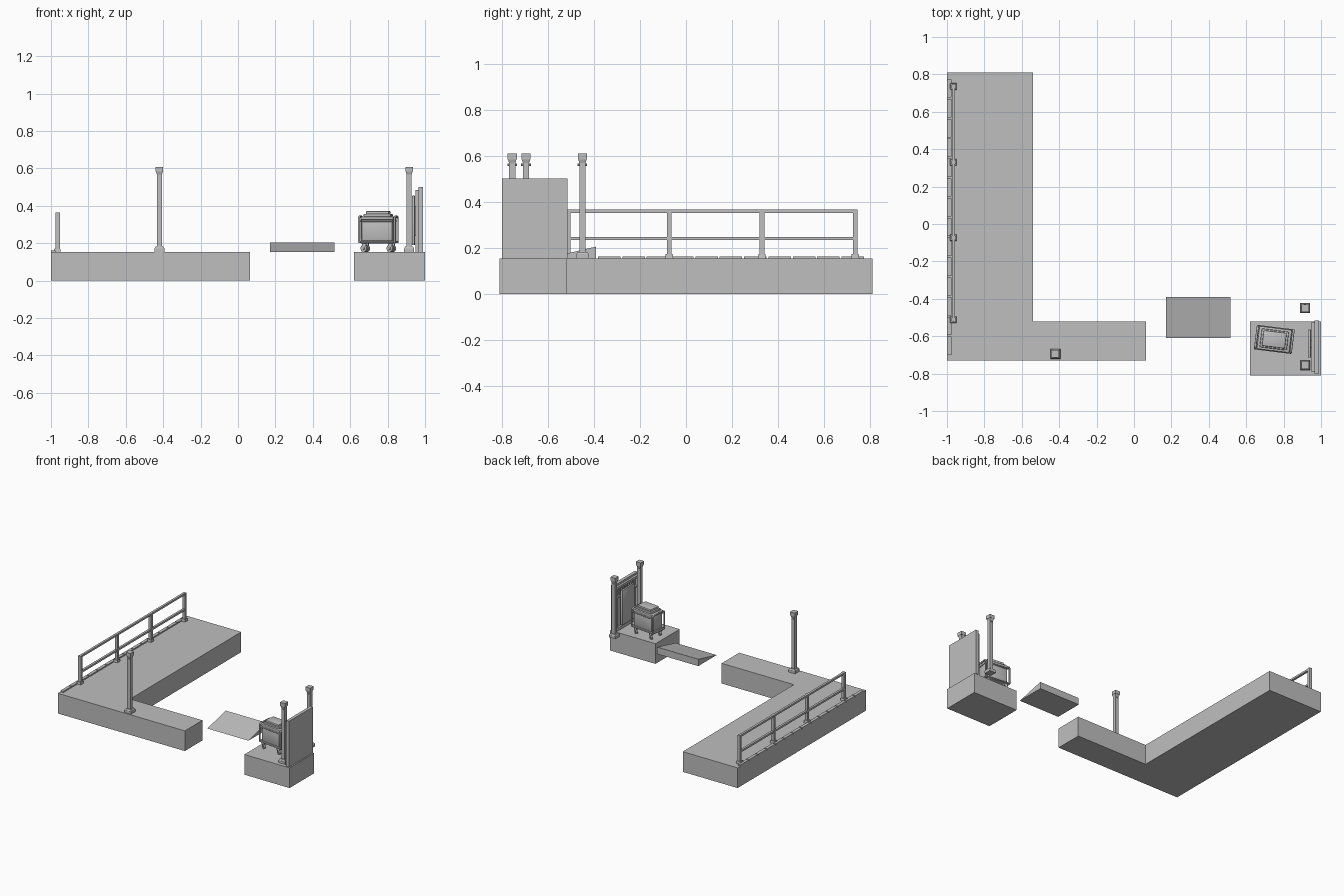
import bpy, bmesh, math
from mathutils import Matrix, Vector

if "Cube" in bpy.data.objects:
    bpy.data.objects.remove(bpy.data.objects["Cube"], do_unlink=True)

grey = bpy.data.materials.new("plain grey")
grey.use_nodes = True
grey.diffuse_color = (0.52, 0.52, 0.52, 1)
grey.node_tree.nodes["Principled BSDF"].inputs["Base Color"].default_value = grey.diffuse_color


def finish(name, bm, smooth=False):
    bmesh.ops.recalc_face_normals(bm, faces=bm.faces)
    mesh = bpy.data.meshes.new(name)
    bm.to_mesh(mesh)
    bm.free()
    mesh.materials.append(grey)
    ob = bpy.data.objects.new(name, mesh)
    bpy.context.collection.objects.link(ob)
    if smooth:
        bpy.ops.object.select_all(action="DESELECT")
        ob.select_set(True)
        bpy.context.view_layer.objects.active = ob
        bpy.ops.object.shade_smooth_by_angle()
    return ob


def add_box(bm, x, y, z, taper=1.0):
    """Box between (min, max) pairs; taper scales its top."""
    verts = bmesh.ops.create_cube(bm, size=1)["verts"]
    for v in verts:
        k = taper if v.co.z > 0 else 1
        v.co = Vector([(a + b) / 2 + c * (b - a) * s
                       for (a, b), c, s in zip((x, y, z), v.co, (k, k, 1))])
    return verts


def box(name, x, y, z, bevel=0, segments=2):
    bm = bmesh.new()
    add_box(bm, x, y, z)
    if bevel:
        bmesh.ops.bevel(bm, geom=bm.edges[:], offset=bevel, segments=segments,
                        affect="EDGES", profile=0.5)
    return finish(name, bm, bool(bevel))


def add_cylinder(bm, centre, radius, length, axis, sides=16):
    turn = Vector((0, 0, 1)).rotation_difference(Vector(axis)).to_matrix().to_4x4()
    bmesh.ops.create_cone(bm, cap_ends=True, segments=sides, radius1=radius, radius2=radius,
                          depth=length, matrix=Matrix.Translation(centre) @ turn)


def tube(name, points, radius, cyclic=False):
    curve = bpy.data.curves.new(name, "CURVE")
    curve.dimensions = "3D"
    curve.bevel_depth = radius
    curve.bevel_resolution = 2
    curve.use_fill_caps = True
    line = curve.splines.new("POLY")
    line.points.add(len(points) - 1)
    for p, co in zip(line.points, points):
        p.co = (*co, 1)
    line.use_cyclic_u = cyclic
    curve.materials.append(grey)
    ob = bpy.data.objects.new(name, curve)
    bpy.context.collection.objects.link(ob)
    return ob


DECK = 0.153

# Walkway and the separate block
box("long_platform", (-1, -0.54), (-0.73, 0.81), (0, DECK))
box("side_platform", (-0.59, 0.065), (-0.73, -0.52), (0, DECK))
box("small_platform", (0.62, 1), (-0.81, -0.52), (0, DECK))

# Wedge ramp, low at the front
bm = bmesh.new()
profile = [(-0.61, DECK), (-0.39, DECK), (-0.39, 0.205)]
face = bm.faces.new([bm.verts.new((0.17, y, z)) for y, z in profile])
side = bmesh.ops.extrude_face_region(bm, geom=[face])["geom"]
bmesh.ops.translate(bm, vec=(0.345, 0, 0),
                    verts=[g for g in side if isinstance(g, bmesh.types.BMVert)])
finish("ramp", bm)

# Kerb strips along the outer edge
bm = bmesh.new()
count, start, pitch = 14, -0.70, 0.1058
for i in range(count):
    y = start + i * pitch
    add_box(bm, (-1, -0.976), (y, y + pitch - 0.008), (DECK, 0.162))
finish("kerb_strips", bm)

# Guard rail
bm = bmesh.new()
for y in (-0.512, -0.073, 0.33, 0.735):
    add_box(bm, (-0.975, -0.953), (y - 0.01, y + 0.01), (DECK, 0.365))
    add_box(bm, (-0.985, -0.948), (y - 0.018, y + 0.018), (DECK, 0.172), 0.85)
finish("rail_posts", bm)
bm = bmesh.new()
for z in (0.24, 0.358):
    add_box(bm, (-0.974, -0.957), (-0.515, 0.742), (z - 0.007, z + 0.007))
finish("rail_bars", bm)

# Tall capped posts
for name, x, y in (("walkway_post", -0.42, -0.695),
                   ("front_gate_post", 0.915, -0.755),
                   ("back_gate_post", 0.915, -0.45)):
    bm = bmesh.new()

    def square(half, low, high, taper=1.0):
        add_box(bm, (x - half, x + half), (y - half, y + half), (low, high), taper)
    square(0.027, DECK, 0.173)
    square(0.026, 0.173, 0.182, 0.8)
    square(0.0135, 0.18, 0.575)
    square(0.0135, 0.568, 0.583, 1.35)
    square(0.02, 0.583, 0.609)
    add_cylinder(bm, (x, y, 0.56), 0.006, 0.042, (0, 1, 0), 10)
    finish(name, bm)

# Wall with a framed, slatted inner face
box("wall", (0.966, 0.99), (-0.80, -0.515), (DECK, 0.5))
bm = bmesh.new()
for low, high in ((-0.79, -0.772), (-0.543, -0.525)):
    add_box(bm, (0.95, 0.967), (low, high), (DECK, 0.485))
for low, high in ((DECK, 0.175), (0.40, 0.412), (0.468, 0.485)):
    add_box(bm, (0.95, 0.967), (-0.78, -0.535), (low, high))
for i in range(7):
    y = -0.742 + i * 0.028
    add_box(bm, (0.955, 0.967), (y - 0.006, y + 0.006), (0.41, 0.47))
finish("wall_frame", bm)
box("hanging_panel", (0.93, 0.946), (-0.715, -0.565), (0.19, 0.455), 0.004)
box("panel_bracket", (0.944, 0.968), (-0.66, -0.62), (0.24, 0.40))

# Wheeled cart, built about its own centre and then turned
cart = []
cart.append(box("cart_body", (-0.083, 0.083), (-0.058, 0.058), (0.212, 0.338), 0.008))
cart.append(box("cart_rim", (-0.088, 0.088), (-0.062, 0.062), (0.325, 0.343), 0.005))
cart.append(box("cart_base", (-0.09, 0.09), (-0.06, 0.06), (0.2, 0.214), 0.004))
cart.append(box("lid_lower", (-0.073, 0.073), (-0.05, 0.05), (0.342, 0.357), 0.005))
lid = box("lid_upper", (-0.062, 0.062), (-0.042, 0.042), (0.356, 0.372), 0.005)
cart.append(lid)

for s, side_name in ((-1, "right"), (1, "left")):
    # Rounded end handle
    hoop = [(s * 0.096, -0.06, 0.205)]
    for sign, angles in ((-1, range(180, 89, -30)), (1, range(90, -1, -30))):
        for a in angles:
            t = math.radians(a)
            hoop.append((s * 0.096, sign * 0.045 + 0.015 * math.cos(t),
                         0.327 + 0.015 * math.sin(t)))
    hoop.append((s * 0.096, 0.06, 0.205))
    cart.append(tube(side_name + "_cart_handle", hoop, 0.006))
    cart.append(tube(side_name + "_cart_lower_bar",
                     [(s * 0.096, -0.06, 0.207), (s * 0.096, 0.06, 0.207)], 0.006))
    # Bars joining the handles along front and back
    for z in (0.207, 0.318):
        cart.append(tube("cart_side_bar",
                         [(-0.096, s * 0.062, z), (0.096, s * 0.062, z)], 0.004))

bm = bmesh.new()
for sx in (-1, 1):
    for sy in (-1, 1):
        x, y = sx * 0.07, sy * 0.045
        add_cylinder(bm, (x, y, 0.173), 0.02, 0.014, (0.5, 0.87, 0))
        add_cylinder(bm, (x, y, 0.173), 0.008, 0.022, (0.5, 0.87, 0), 10)
        add_box(bm, (x - 0.012, x + 0.012), (y - 0.011, y + 0.011), (0.186, 0.203))
cart.append(finish("cart_wheels", bm, True))

placement = Matrix.Translation((0.75, -0.617, 0)) @ Matrix.Rotation(math.radians(-7), 4, "Z")
for ob in cart:
    ob.matrix_world = placement
